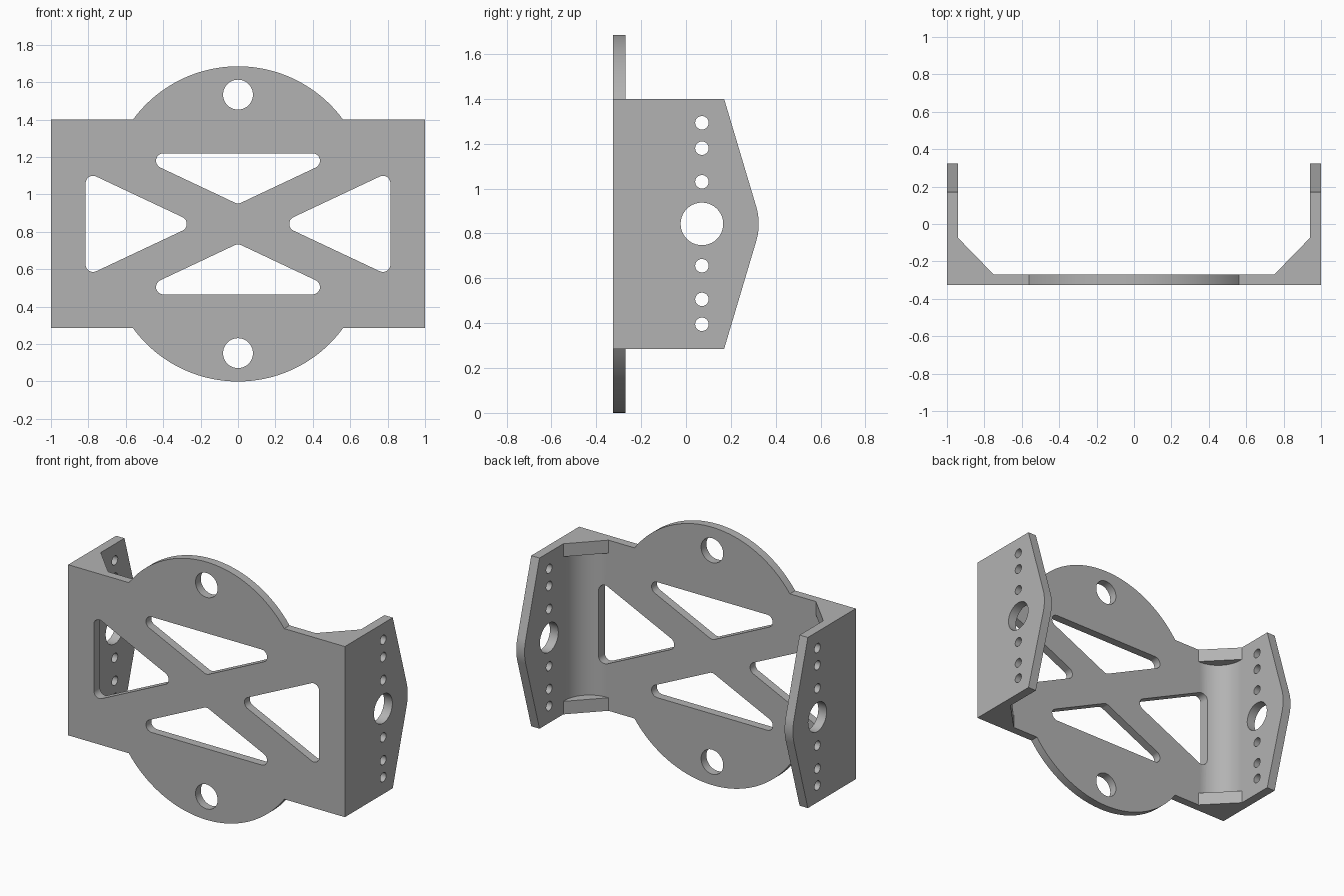
import bpy, bmesh, math
from mathutils import Vector

if "Cube" in bpy.data.objects:
    bpy.data.objects.remove(bpy.data.objects["Cube"])

CZ = 0.8425                       # mid height
Y0, Y1 = -0.325, -0.27            # plate front and back
Z0, Z1 = 0.285, 1.40              # bracket bottom and top

grey = bpy.data.materials.new("plain grey")
grey.diffuse_color = (0.45, 0.45, 0.45, 1)
grey.use_nodes = True
grey.node_tree.nodes["Principled BSDF"].inputs["Base Color"].default_value = grey.diffuse_color


def prism(name, pts, axis, a, b):
    """Extrude a 2D outline along an axis from a to b."""
    place = {'x': lambda u, v, t: (t, u, v),
             'y': lambda u, v, t: (u, t, v),
             'z': lambda u, v, t: (u, v, t)}[axis]
    bm = bmesh.new()
    lo = [bm.verts.new(place(u, v, a)) for u, v in pts]
    hi = [bm.verts.new(place(u, v, b)) for u, v in pts]
    bm.faces.new(lo)
    bm.faces.new(hi)
    n = len(pts)
    for i in range(n):
        j = (i + 1) % n
        bm.faces.new((lo[i], lo[j], hi[j], hi[i]))
    bmesh.ops.recalc_face_normals(bm, faces=bm.faces)
    me = bpy.data.meshes.new(name)
    bm.to_mesh(me)
    bm.free()
    me.materials.append(grey)
    ob = bpy.data.objects.new(name, me)
    bpy.context.collection.objects.link(ob)
    return ob


def arc(cx, cy, r, a0, a1, n):
    return [(cx + r * math.cos(math.radians(a0 + (a1 - a0) * i / n)),
             cy + r * math.sin(math.radians(a0 + (a1 - a0) * i / n))) for i in range(n + 1)]


def circle(cx, cy, r, n=48):
    return arc(cx, cy, r, 0, 360, n)[:-1]


def rounded(pts, r, n=8):
    """Round every corner of a convex polygon."""
    out = []
    for i, p in enumerate(pts):
        p = Vector(p)
        d0 = (Vector(pts[i - 1]) - p).normalized()
        d1 = (Vector(pts[(i + 1) % len(pts)]) - p).normalized()
        half = d0.angle(d1) / 2
        c = p + (d0 + d1).normalized() * (r / math.sin(half))
        s = p + d0 * (r / math.tan(half)) - c
        e = p + d1 * (r / math.tan(half)) - c
        turn = math.atan2(s.x * e.y - s.y * e.x, s.dot(e))
        for k in range(n + 1):
            t = turn * k / n
            out.append((c.x + s.x * math.cos(t) - s.y * math.sin(t),
                        c.y + s.x * math.sin(t) + s.y * math.cos(t)))
    return out


def combine(ob, other, op):
    bpy.context.view_layer.objects.active = ob
    m = ob.modifiers.new(op, 'BOOLEAN')
    m.operation, m.object, m.solver = op, other, 'EXACT'
    bpy.ops.object.modifier_apply(modifier=m.name)
    bpy.data.objects.remove(other)


# U-shaped channel with filleted inner corners
R = 0.18
right = arc(0.94 - R, Y1 + R, R, -90, 0, 16) + [(0.94, 0.4), (1, 0.4), (1, Y0)]
left = [(-x, y) for x, y in reversed(right)]
body = prism("bracket", right + left, 'z', Z0, Z1)

# pointed flange outline with a rounded nose
nose_a = math.degrees(math.atan(0.2978))
nose_r = 0.27
nose_y = 0.336 - nose_r / math.cos(math.radians(nose_a))
flange = [(-0.5, 0), (0.085, 0)] + arc(nose_y, CZ, nose_r, -nose_a, nose_a, 10) \
    + [(0.085, 2 * CZ), (-0.5, 2 * CZ)]
combine(body, prism("flange_outline", flange, 'x', -1.5, 1.5), 'INTERSECT')

# round ears above and below
r = 0.696
a = math.degrees(math.asin((Z1 - CZ - 0.1465) / r))
top = arc(0, CZ + 0.1465, r, a, 180 - a, 48)
x = top[0][0]
top = top + [(-x, Z1 - 0.05), (x, Z1 - 0.05)]
for pts in (top, [(u, 2 * CZ - v) for u, v in top]):
    combine(body, prism("ear", pts, 'y', Y0, Y1), 'UNION')

# corner gussets at the channel ends
for s in (-1, 1):
    tri = [(s * 0.75, Y1), (s * 0.75, Y1 - 0.02), (s * 0.96, Y1 - 0.02),
           (s * 0.96, -0.075), (s * 0.94, -0.075)]
    for z in (Z0, Z1 - 0.085):
        combine(body, prism("gusset", tri, 'z', z, z + 0.085), 'UNION')

# triangular windows and ear holes in the plate
upper = [(0, 0.948), (0.577, 1.22), (-0.577, 1.22)]
side = [(0.22, CZ), (0.815, CZ + 0.28), (0.815, CZ - 0.28)]
cuts = [rounded(upper, 0.04), rounded([(u, 2 * CZ - v) for u, v in upper], 0.04),
        rounded(side, 0.04), rounded([(-u, v) for u, v in side], 0.04),
        circle(0, CZ + 0.691, 0.08), circle(0, CZ - 0.691, 0.08)]
for pts in cuts:
    combine(body, prism("window_cut", pts, 'y', -0.5, 0.0), 'DIFFERENCE')

# mounting holes through both flanges
for z, rad in [(1.293, 0.03), (1.18, 0.03), (1.03, 0.03), (CZ, 0.095),
               (0.656, 0.03), (0.506, 0.03), (0.395, 0.03)]:
    combine(body, prism("hole_cut", circle(0.071, z, rad, 40), 'x', -1.5, 1.5), 'DIFFERENCE')

# smooth curved walls, crisp edges
bpy.ops.object.select_all(action='DESELECT')
body.select_set(True)
bpy.context.view_layer.objects.active = body
bpy.ops.object.shade_smooth_by_angle(angle=math.radians(25))
wn = body.modifiers.new("flat_face_normals", 'WEIGHTED_NORMAL')
wn.keep_sharp = True
